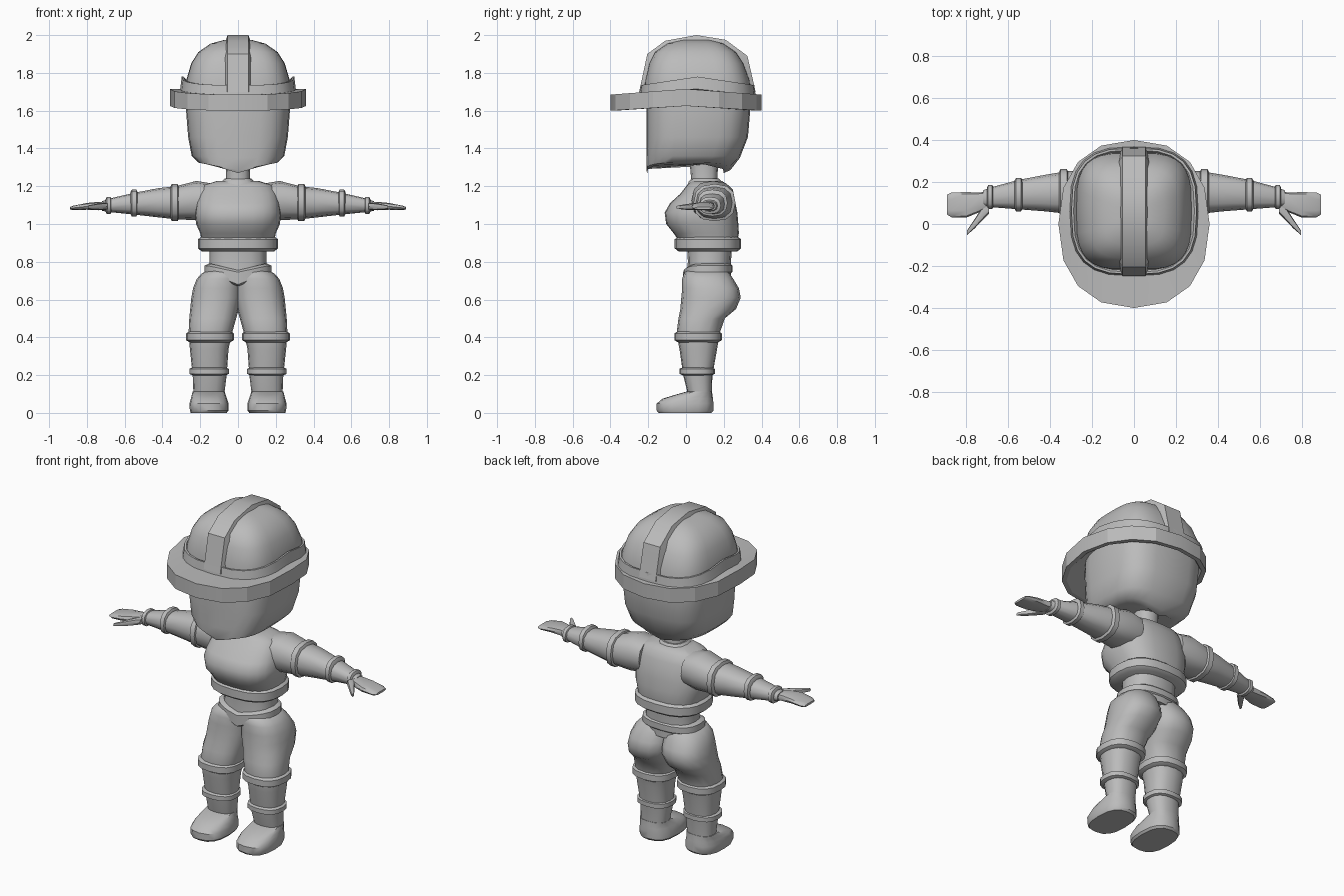
import bpy, bmesh, math

mat = bpy.data.materials.new("plain grey")
mat.diffuse_color = (0.5, 0.5, 0.5, 1)


def finish(name, bm, angle=40):
    bmesh.ops.recalc_face_normals(bm, faces=bm.faces)
    me = bpy.data.meshes.new(name)
    bm.to_mesh(me)
    bm.free()
    me.materials.append(mat)
    ob = bpy.data.objects.new(name, me)
    bpy.context.collection.objects.link(ob)
    bpy.ops.object.select_all(action='DESELECT')
    ob.select_set(True)
    bpy.context.view_layer.objects.active = ob
    bpy.ops.object.shade_smooth_by_angle(angle=math.radians(angle))
    return ob


def loft(name, rings, n=16, e=2.5, axis='z', side=1, angle=40, rise=None, arch=None, dip=None):
    """Skin rings (h, u0, u1, v0, v1); rise lifts sides, arch lifts mid depth, dip drops the front centre."""
    bm = bmesh.new()
    loops = []
    for i, (h, u0, u1, v0, v1) in enumerate(rings):
        loop = []
        for k in range(n):
            a = 2 * math.pi * k / n
            c, s = math.cos(a), math.sin(a)
            c = math.copysign(abs(c) ** (2 / e), c)
            s = math.copysign(abs(s) ** (2 / e), s)
            u, v = (u0 + u1) / 2 + c * (u1 - u0) / 2, (v0 + v1) / 2 + s * (v1 - v0) / 2
            z = h
            if rise:
                z += rise[i] * abs(c)
            if arch:
                z += arch[i] * (1 - abs(s))
            if dip:
                z -= dip[i] * max(0, -s) * (1 - abs(c))
            p = (u * side, v, z) if axis == 'z' else (z * side, u, v)
            loop.append(bm.verts.new(p))
        loops.append(loop)
    for a, b in zip(loops, loops[1:]):
        for k in range(n):
            j = (k + 1) % n
            bm.faces.new((a[k], a[j], b[j], b[k]))
    bm.faces.new(loops[0])
    bm.faces.new(loops[-1])
    return finish(name, bm, angle)


def band(name, h, half, box, t=0.02, **kw):
    """Rounded cuff around a box-sized section."""
    u0, u1, v0, v1 = box
    rings = [(h + half * f, u0 + g, u1 - g, v0 + g, v1 - g)
             for f, g in ((-1, t), (-.6, 0), (.6, 0), (1, t))]
    return loft(name, rings, **kw)


# Head and neck
loft("head", [(1.27, -.17, .17, -.205, .20), (1.285, -.21, .21, -.21, .235),
              (1.35, -.245, .245, -.21, .285), (1.46, -.264, .264, -.21, .328),
              (1.6, -.275, .275, -.21, .34), (1.72, -.27, .27, -.205, .34)],
     n=24, e=3.2, rise=[.05, .04, .01, 0, 0, 0])
loft("neck", [(1.14, -.08, .08, .02, .18), (1.21, -.062, .062, .03, .165), (1.32, -.065, .065, .02, .17)], n=12)
loft("collar", [(1.19, -.12, .12, .0, .2), (1.225, -.085, .085, .015, .19), (1.24, -.07, .07, .03, .175)], n=12)

# Helmet brim, rim and shell
loft("helmet_brim", [(1.66, -.27, .27, -.21, .34), (1.6, -.335, .335, -.375, .375), (1.6, -.36, .36, -.4, .4),
                     (1.685, -.36, .36, -.4, .4), (1.685, -.3, .3, -.25, .37)],
     e=2.3, angle=20, arch=[.03, .025, .025, .03, .03])
loft("helmet_rim", [(1.67, -.308, .308, -.25, .37), (1.735, -.298, .298, -.24, .362),
                    (1.735, -.288, .288, -.23, .352), (1.715, -.27, .27, -.215, .34)],
     n=24, e=2.9, angle=25, arch=[.03, .045, .045, .045])
loft("helmet_shell", [(1.68, -.278, .278, -.222, .345), (1.76, -.274, .274, -.217, .338),
                      (1.85, -.248, .248, -.195, .305), (1.91, -.21, .21, -.165, .265),
                      (1.955, -.145, .145, -.1, .2), (1.975, -.07, .07, -.02, .13)],
     n=32, e=3.4, angle=45)

# Raised centre ridge of the helmet, tapered outwards
arc = [(-.248, 1.7), (-.235, 1.76), (-.205, 1.9), (-.11, 1.97), (.055, 2.0), (.21, 1.975),
       (.325, 1.89), (.355, 1.76), (.368, 1.7)]
bm = bmesh.new()
rows = []
for y, z in arc:
    iy, iz = .055 + (y - .055) * .88, 1.66 + (z - 1.66) * .86
    rows.append([bm.verts.new(p) for p in ((-.074, iy, iz), (-.055, y, z), (.055, y, z), (.074, iy, iz))])
for a, b in zip(rows, rows[1:]):
    for k in range(4):
        j = (k + 1) % 4
        bm.faces.new((a[k], a[j], b[j], b[k]))
bm.faces.new(rows[0])
bm.faces.new(rows[-1])
finish("helmet_ridge", bm, 30)

# Torso
loft("chest", [(.9, -.19, .19, -.03, .27), (.95, -.2, .2, -.065, .28), (1.0, -.222, .222, -.105, .277),
               (1.06, -.228, .228, -.113, .272), (1.11, -.22, .22, -.085, .262), (1.16, -.21, .21, -.03, .245),
               (1.205, -.185, .185, .005, .225), (1.228, -.11, .11, .03, .19)], n=24, e=2.6)
band("chest_hem", .895, .04, (-.212, .212, -.06, .292), n=20)
loft("waist", [(.7, -.165, .165, .0, .24), (.8, -.15, .15, .01, .238), (.89, -.15, .15, .005, .245)], n=16)
loft("belt", [(.735, -.165, .165, .0, .235), (.745, -.178, .178, -.015, .245),
              (.78, -.176, .176, -.015, .245), (.79, -.155, .155, .0, .235)],
     n=20, dip=[.065, .065, .035, .035])

for side, tag in ((1, "right"), (-1, "left")):
    # Trouser leg with hip
    loft("leg_" + tag, [(.08, .075, .235, .015, .135), (.2, .06, .24, -.015, .14), (.34, .05, .255, -.035, .165),
                        (.42, .032, .262, -.05, .178), (.5, .01, .258, -.04, .205), (.55, -.005, .253, -.03, .265),
                        (.61, -.02, .247, -.025, .29), (.66, -.02, .238, -.02, .28), (.71, -.02, .218, -.02, .25),
                        (.74, -.02, .19, -.01, .23), (.75, .0, .165, .0, .22)], side=side, e=2.4, angle=60)
    band("knee_band_" + tag, .403, .03, (.022, .275, -.062, .19), side=side)
    band("shin_band_" + tag, .22, .022, (.048, .258, -.035, .153), side=side)
    # Boot with sloping toe
    loft("boot_" + tag, [(0, .06, .25, -.145, .135), (.012, .05, .255, -.155, .145), (.05, .05, .257, -.155, .145),
                         (.075, .058, .25, -.125, .143), (.095, .065, .245, -.06, .14),
                         (.112, .07, .24, .0, .138)], side=side, e=2.6, angle=35)
    # Sleeve
    loft("sleeve_" + tag, [(.14, .03, .25, 1.03, 1.215), (.22, .03, .26, 1.02, 1.228), (.33, .05, .25, 1.025, 1.2),
                           (.42, .06, .235, 1.035, 1.19), (.55, .07, .21, 1.05, 1.165),
                           (.68, .08, .175, 1.063, 1.135), (.72, .085, .16, 1.07, 1.12)],
         n=12, axis='x', side=side)
    band("upper_cuff_" + tag, .335, .025, (.04, .262, 1.015, 1.212), n=12, axis='x', side=side)
    band("elbow_cuff_" + tag, .55, .02, (.06, .22, 1.04, 1.182), t=.015, n=12, axis='x', side=side)
    band("wrist_cuff_" + tag, .685, .016, (.072, .185, 1.053, 1.143), t=.012, n=12, axis='x', side=side)
    # Hand: flat palm and angled thumb
    loft("hand_" + tag, [(.69, .085, .155, 1.075, 1.115), (.74, .055, .15, 1.072, 1.118),
                         (.8, .03, .152, 1.075, 1.112), (.87, .032, .15, 1.073, 1.098),
                         (.89, .045, .14, 1.077, 1.09)], n=10, e=3, axis='x', side=side)
    loft("thumb_" + tag, [(.69, .05, .12, 1.075, 1.112), (.72, .02, .085, 1.073, 1.112),
                          (.76, -.022, .022, 1.075, 1.105), (.795, -.052, -.03, 1.08, 1.098)],
         n=8, axis='x', side=side)
